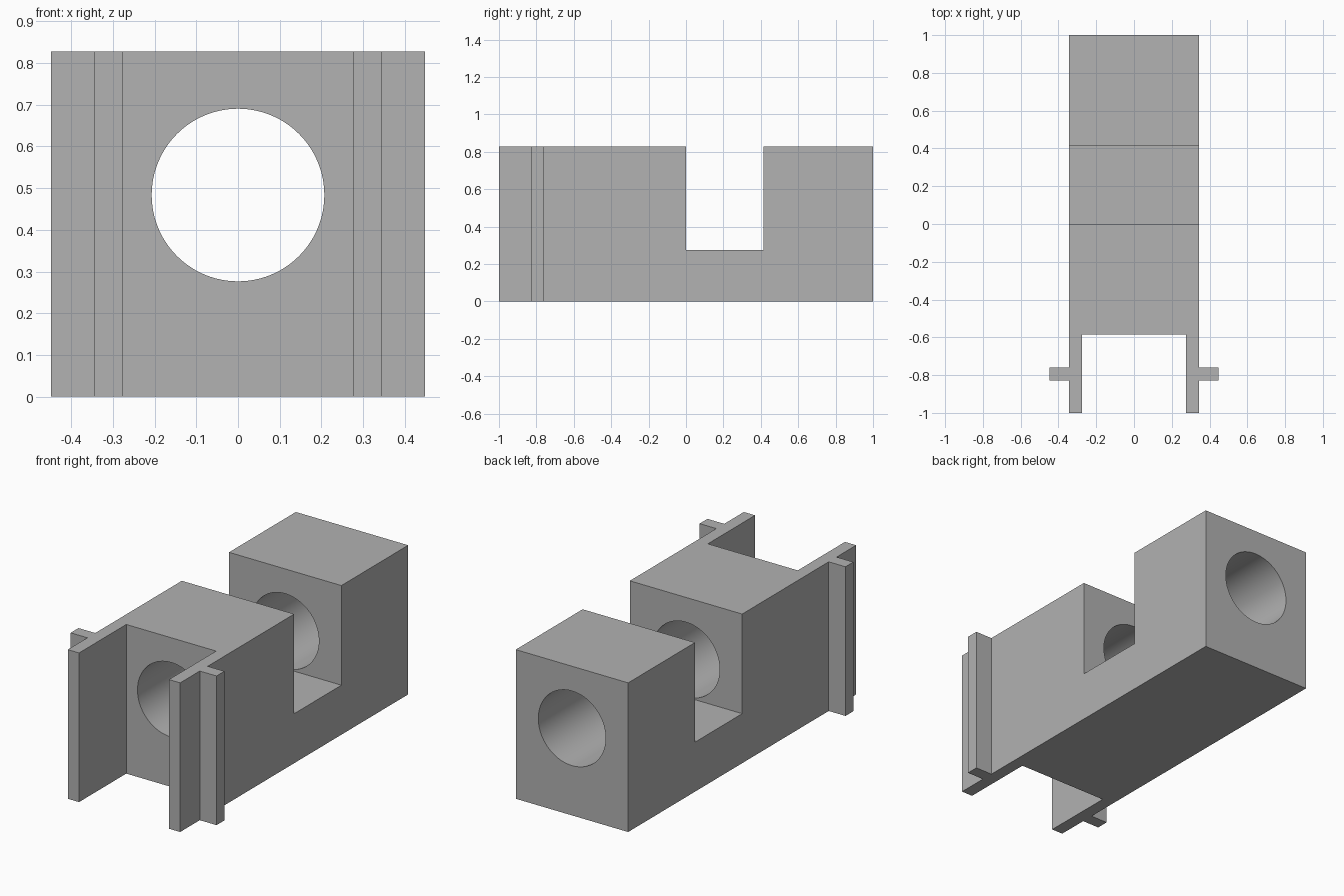
import bpy
import bmesh
import math

cube = bpy.data.objects.get("Cube")
if cube:
    bpy.data.objects.remove(cube, do_unlink=True)

HEIGHT = 0.828
HALF_WIDTH = 0.345

grey = bpy.data.materials.new("mid grey")
grey.use_nodes = True
grey.diffuse_color = (0.445, 0.445, 0.445, 1)
grey.node_tree.nodes["Principled BSDF"].inputs["Base Color"].default_value = grey.diffuse_color


def add_object(name, bm):
    bmesh.ops.recalc_face_normals(bm, faces=bm.faces)
    mesh = bpy.data.meshes.new(name)
    bm.to_mesh(mesh)
    bm.free()
    mesh.materials.append(grey)
    obj = bpy.data.objects.new(name, mesh)
    bpy.context.collection.objects.link(obj)
    return obj


def cut(target, cutter):
    cutter.hide_render = True
    mod = target.modifiers.new("cut", "BOOLEAN")
    mod.operation = "DIFFERENCE"
    mod.solver = "EXACT"
    mod.object = cutter
    bpy.ops.object.select_all(action="DESELECT")
    bpy.context.view_layer.objects.active = target
    target.select_set(True)
    bpy.ops.object.modifier_apply(modifier=mod.name)
    bpy.data.objects.remove(cutter, do_unlink=True)


# Body: half plan with front cheek and side rib, mirrored and extruded upwards
half_plan = [
    (0.276, -0.586), (0.276, -1), (HALF_WIDTH, -1), (HALF_WIDTH, -0.828),
    (0.448, -0.828), (0.448, -0.759), (HALF_WIDTH, -0.759), (HALF_WIDTH, 1),
]
plan = half_plan + [(-x, y) for x, y in reversed(half_plan)]
bm = bmesh.new()
base = bm.faces.new([bm.verts.new((x, y, 0)) for x, y in plan])
top = bmesh.ops.extrude_face_region(bm, geom=[base])["geom"]
bmesh.ops.translate(bm, vec=(0, 0, HEIGHT),
                    verts=[v for v in top if isinstance(v, bmesh.types.BMVert)])
body = add_object("slotted_body", bm)

# Cross slot, open at the top and both sides
bm = bmesh.new()
bmesh.ops.create_cube(bm, size=1)
bmesh.ops.scale(bm, vec=(1, 0.414, 1), verts=bm.verts)
bmesh.ops.translate(bm, vec=(0, 0.207, 0.775), verts=bm.verts)
cut(body, add_object("slot_cutter", bm))

# Round bore along the whole length
bpy.ops.mesh.primitive_cylinder_add(vertices=96, radius=0.207, depth=3,
                                    location=(0, 0, 0.4835),
                                    rotation=(math.pi / 2, 0, 0))
bore = bpy.context.object
bore.name = "bore_cutter"
bore.data.materials.append(grey)
cut(body, bore)

bpy.ops.object.shade_smooth_by_angle(angle=math.radians(30))
